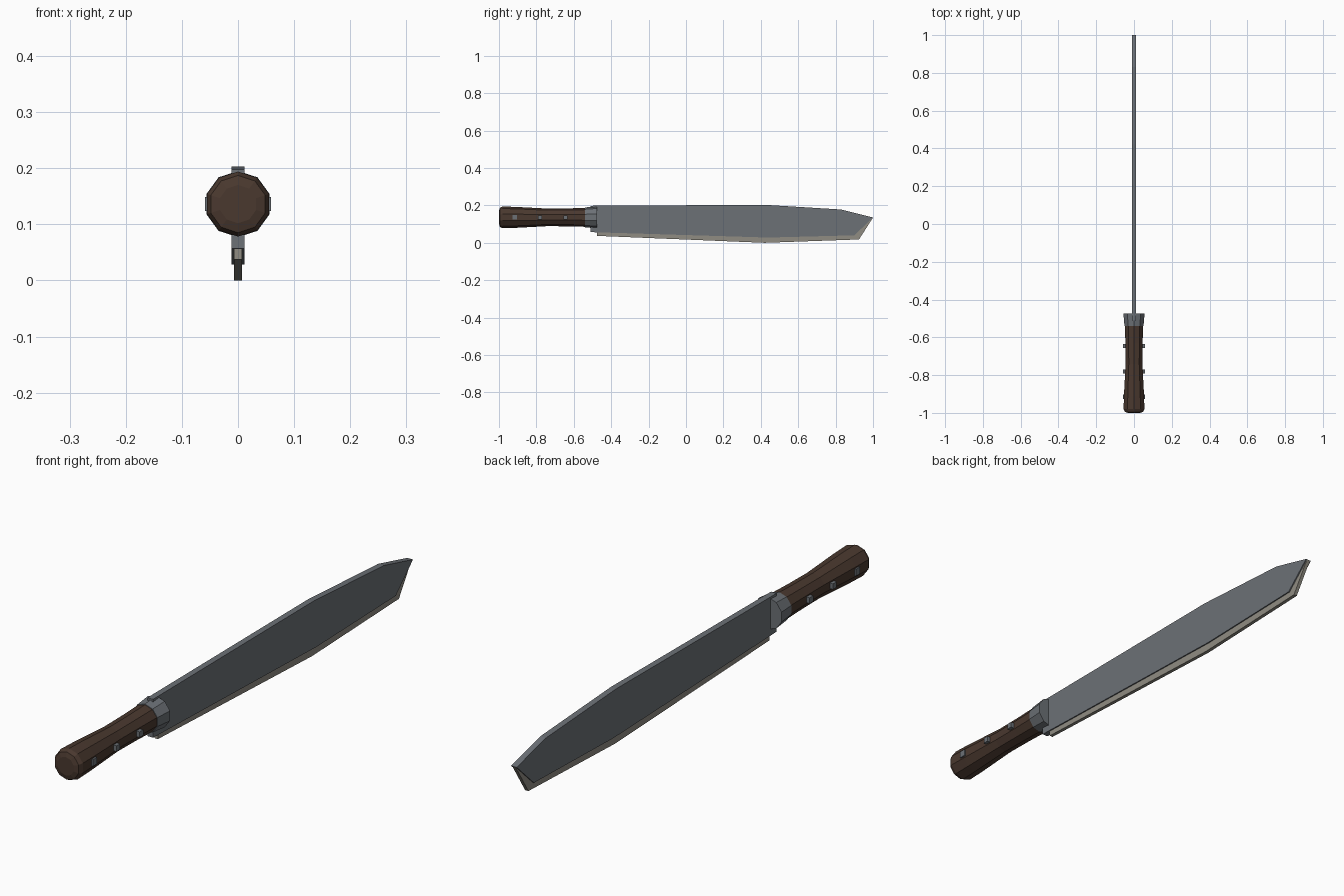
import bpy, bmesh, math

cube = bpy.data.objects.get("Cube")
if cube:
    bpy.data.objects.remove(cube, do_unlink=True)


def material(name, rgb):
    m = bpy.data.materials.new(name)
    m.use_nodes = True
    colour = (*rgb, 1)
    m.diffuse_color = colour
    m.node_tree.nodes["Principled BSDF"].inputs["Base Color"].default_value = colour
    return m


steel = material("steel grey", (0.150, 0.165, 0.182))
ground_steel = material("pale ground edge", (0.28, 0.265, 0.225))
wood = material("dark brown wood", (0.068, 0.040, 0.028))

AXIS_Z = 0.136


def finish(name, bm, mat):
    bmesh.ops.recalc_face_normals(bm, faces=bm.faces)
    mesh = bpy.data.meshes.new(name)
    bm.to_mesh(mesh)
    bm.free()
    mesh.materials.append(mat)
    obj = bpy.data.objects.new(name, mesh)
    bpy.context.collection.objects.link(obj)
    return obj


def slab(name, outline, half, mat):
    """Extrude a side outline of (y, z) points across x."""
    bm = bmesh.new()
    face = bm.faces.new([bm.verts.new((-half, y, z)) for y, z in outline])
    ext = bmesh.ops.extrude_face_region(bm, geom=[face])
    moved = [v for v in ext["geom"] if isinstance(v, bmesh.types.BMVert)]
    bmesh.ops.translate(bm, verts=moved, vec=(2 * half, 0, 0))
    return finish(name, bm, mat)


def turned(name, profile, mat, sides=10):
    """Loft (y, radius) rings along the grip axis, one vertex pointing up."""
    bm = bmesh.new()
    rings = []
    for y, r in profile:
        angles = [math.tau * i / sides for i in range(sides)]
        rings.append([bm.verts.new((r * math.sin(a), y, AXIS_Z + r * math.cos(a)))
                      for a in angles])
    for a, b in zip(rings, rings[1:]):
        for i in range(sides):
            j = (i + 1) % sides
            bm.faces.new((a[i], a[j], b[j], b[i]))
    bm.faces.new(rings[0])
    bm.faces.new(rings[-1])
    return finish(name, bm, mat)


# Blade body and the thinner ground edge stepped in beneath it
slab("blade", [(-0.51, 0.198), (0.42, 0.203), (0.83, 0.178), (1.0, 0.135),
               (0.9, 0.04), (0.44, 0.028), (-0.51, 0.057)], 0.0115, steel)
slab("cutting_edge", [(-0.475, 0.037), (0.42, 0.0), (0.925, 0.018), (1.0, 0.135),
                      (0.85, 0.1), (0.42, 0.08), (-0.475, 0.09)], 0.0068, ground_steel)

# Grip with a flared butt, and the collar
turned("grip", [(-1.0, 0.034), (-0.995, 0.051), (-0.98, 0.058), (-0.91, 0.056),
                (-0.74, 0.047), (-0.63, 0.048), (-0.52, 0.051)], wood)
turned("collar", [(-0.54, 0.053), (-0.475, 0.059)], steel)

# Square pins through the grip
for label, y, size in (("rear", -0.915, 0.025), ("middle", -0.78, 0.021), ("front", -0.645, 0.021)):
    h = size / 2
    slab(label + "_pin", [(y - h, AXIS_Z - h), (y + h, AXIS_Z - h),
                          (y + h, AXIS_Z + h), (y - h, AXIS_Z + h)], 0.059, steel)
